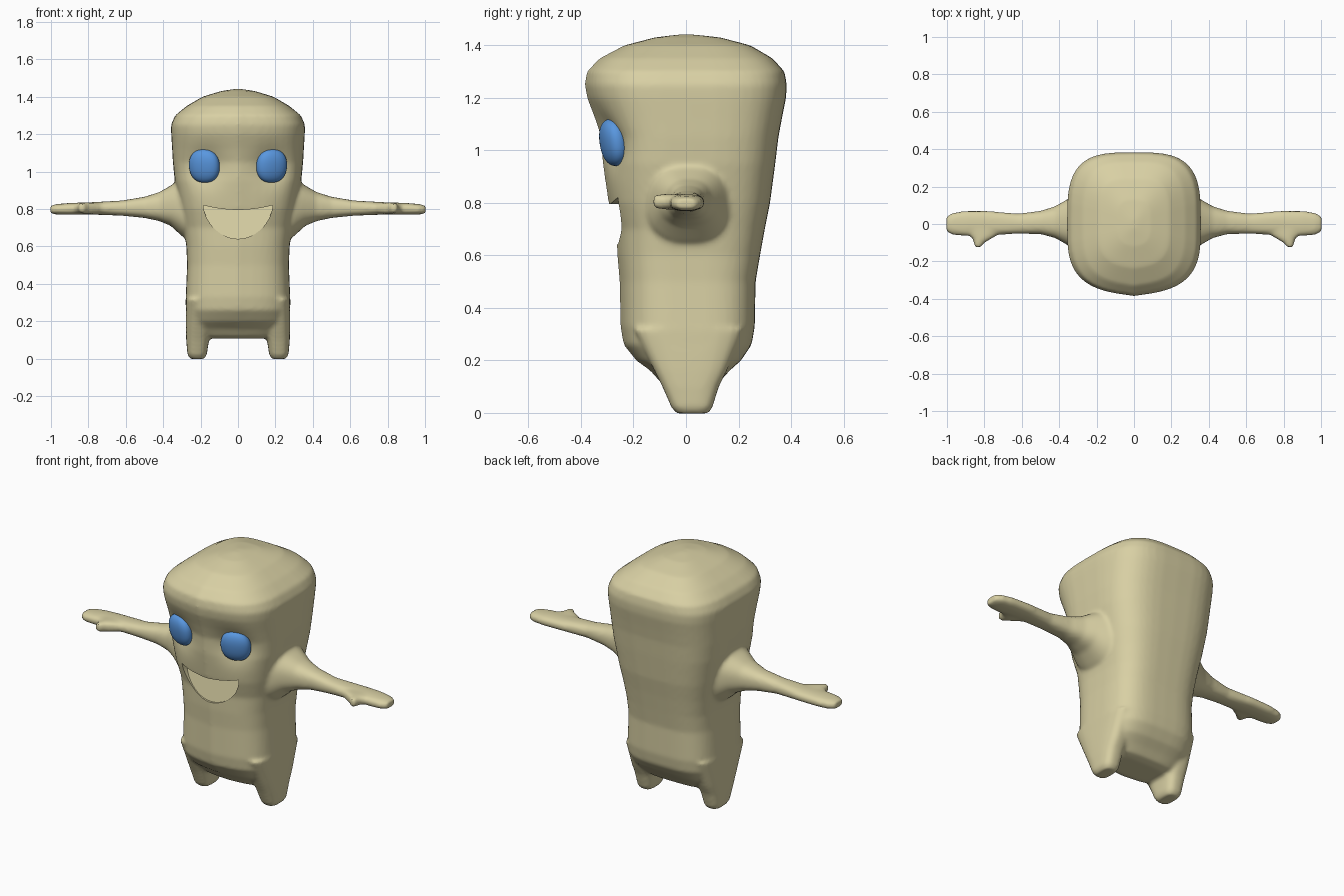
import bpy, bmesh, math
from mathutils import Matrix, Vector

if "Cube" in bpy.data.objects:
    bpy.data.objects.remove(bpy.data.objects["Cube"])


def material(name, rgb):
    m = bpy.data.materials.new(name)
    m.diffuse_color = (*rgb, 1)
    m.use_nodes = True
    m.node_tree.nodes["Principled BSDF"].inputs["Base Color"].default_value = m.diffuse_color
    return m


beige = material("beige skin", (0.69, 0.63, 0.37))
blue = material("blue eye", (0.10, 0.31, 0.74))


def spow(v, e):
    return math.copysign(abs(v) ** e, v)


def loft(bm, rings, place, n=3.2, tent=0.0, segs=48):
    """Skin rounded-square rings (pos, a0, a1, b0, b1); place maps (pos, a, b) to xyz."""
    loops = []
    for pos, a0, a1, b0, b1 in rings:
        loop = []
        for i in range(segs):
            t = 2 * math.pi * i / segs
            u, v = spow(math.cos(t), 2 / n), spow(math.sin(t), 2 / n)
            if v < 0:
                v *= 1 - tent * abs(u)      # pointed front
            a = (a0 + a1) / 2 + u * (a1 - a0) / 2
            b = (b0 + b1) / 2 + v * (b1 - b0) / 2
            loop.append(bm.verts.new(place(pos, a, b)))
        loops.append(loop)
    faces = [bm.faces.new(loops[0]), bm.faces.new(loops[-1][::-1])]
    for p, q in zip(loops, loops[1:]):
        for i in range(segs):
            j = (i + 1) % segs
            faces.append(bm.faces.new((p[i], q[i], q[j], p[j])))
    bmesh.ops.recalc_face_normals(bm, faces=faces)


def make(name, bm, mat):
    me = bpy.data.meshes.new(name)
    bm.to_mesh(me)
    bm.free()
    ob = bpy.data.objects.new(name, me)
    bpy.context.collection.objects.link(ob)
    me.materials.append(mat)
    bpy.ops.object.select_all(action='DESELECT')
    ob.select_set(True)
    bpy.context.view_layer.objects.active = ob
    return ob


# Trunk and head: height, half width, front depth, back depth
trunk = [(0.108, 0.17, -0.07, 0.09), (0.12, 0.21, -0.10, 0.13),
         (0.16, 0.25, -0.135, 0.165), (0.20, 0.265, -0.19, 0.21),
         (0.26, 0.276, -0.238, 0.25), (0.33, 0.279, -0.25, 0.262),
         (0.50, 0.272, -0.253, 0.265), (0.60, 0.276, -0.262, 0.282),
         (0.70, 0.29, -0.266, 0.30), (0.80, 0.31, -0.295, 0.32),
         (0.95, 0.338, -0.318, 0.34), (1.05, 0.348, -0.325, 0.352),
         (1.12, 0.352, -0.347, 0.365), (1.20, 0.357, -0.377, 0.381),
         (1.25, 0.358, -0.386, 0.384), (1.30, 0.336, -0.378, 0.375),
         (1.35, 0.275, -0.33, 0.33), (1.40, 0.19, -0.235, 0.245),
         (1.43, 0.09, -0.12, 0.13), (1.441, 0.02, -0.03, 0.03)]
leg = [(-0.002, 0.18, 0.255, -0.035, 0.085), (0.02, 0.167, 0.27, -0.055, 0.10),
       (0.10, 0.155, 0.277, -0.09, 0.125), (0.16, 0.15, 0.279, -0.12, 0.155),
       (0.32, 0.14, 0.28, -0.20, 0.22)]
arm = [(0.22, -0.17, 0.19, 0.60, 1.0), (0.30, -0.145, 0.165, 0.655, 0.965),
       (0.36, -0.11, 0.13, 0.71, 0.925), (0.42, -0.075, 0.095, 0.735, 0.89),
       (0.50, -0.054, 0.07, 0.752, 0.865), (0.62, -0.052, 0.055, 0.764, 0.845),
       (0.78, -0.06, 0.07, 0.77, 0.836), (0.90, -0.065, 0.07, 0.769, 0.832),
       (0.97, -0.058, 0.06, 0.77, 0.826), (1.003, -0.04, 0.04, 0.776, 0.818)]
thumb = [(-0.03, 0.70, 0.90, 0.774, 0.834), (-0.06, 0.73, 0.885, 0.774, 0.834),
         (-0.08, 0.765, 0.86, 0.775, 0.834), (-0.10, 0.80, 0.858, 0.777, 0.833),
         (-0.124, 0.818, 0.85, 0.782, 0.828)]

bm = bmesh.new()
loft(bm, [(z, -w, w, f, b) for z, w, f, b in trunk],
     lambda p, a, b: (a, b, p), n=3.4, tent=0.12)
for s in (1, -1):
    loft(bm, leg, lambda p, a, b: (s * a, b, p), n=3)
    loft(bm, arm, lambda p, a, b: (s * p, a, b), n=2.5)
    loft(bm, thumb, lambda p, a, b: (s * a, p, b), n=2.5)
body = make("body", bm, beige)

# Fuse the limbs into one soft skin
rm = body.modifiers.new("fuse", 'REMESH')
rm.mode = 'VOXEL'
rm.voxel_size = 0.011
sm = body.modifiers.new("soften", 'SMOOTH')
sm.factor, sm.iterations = 0.5, 6
for m in ("fuse", "soften"):
    bpy.ops.object.modifier_apply(modifier=m)

# Eye sockets pressed into the face
for v in body.data.vertices:
    if v.co.y < -0.1:
        d2 = (abs(v.co.x) - 0.18) ** 2 + (v.co.z - 1.02) ** 2
        v.co.y += 0.038 * math.exp(-d2 / (2 * 0.07 ** 2))

# Smiling mouth recess
bm = bmesh.new()
N = 24
xs = [0.185 * math.cos(math.pi * i / N) for i in range(N + 1)]
low = [(x, 0.82 - 0.18 * math.sqrt(max(0, 1 - (x / 0.185) ** 2)) ** 1.15) for x in xs]
top = [(x, 0.795 + 0.025 * (x / 0.185) ** 2) for x in xs[-2:0:-1]]
outline = low + top
front = [bm.verts.new((x, -0.5, z)) for x, z in outline]
back = [bm.verts.new((x, -0.25 + 0.2 * (z - 0.64), z)) for x, z in outline]
bm.faces.new(front)
bm.faces.new(back[::-1])
for i in range(len(front)):
    j = (i + 1) % len(front)
    bm.faces.new((front[i], back[i], back[j], front[j]))
bmesh.ops.recalc_face_normals(bm, faces=bm.faces)
cutter = make("mouth_cutter", bm, beige)
cutter.hide_render = True

bpy.ops.object.select_all(action='DESELECT')
body.select_set(True)
bpy.context.view_layer.objects.active = body
cut = body.modifiers.new("mouth", 'BOOLEAN')
cut.operation, cut.solver, cut.object = 'DIFFERENCE', 'EXACT', cutter
bpy.ops.object.modifier_apply(modifier="mouth")
bpy.data.objects.remove(cutter)
for p in body.data.polygons:
    p.material_index = 0
bpy.ops.object.shade_smooth_by_angle(angle=math.radians(40))

# Eyes: slightly squared ellipsoids turned outward and tipped down
for s, side in ((1, "left"), (-1, "right")):
    bm = bmesh.new()
    bmesh.ops.create_uvsphere(bm, u_segments=32, v_segments=20, radius=1)
    turn = Matrix.Rotation(s * math.radians(18), 3, 'Z') @ Matrix.Rotation(math.radians(9), 3, 'X')
    for v in bm.verts:
        x, y, z = (spow(c, 0.88) for c in v.co)
        v.co = turn @ Vector((x * 0.084, y * 0.045, z * 0.09)) + Vector((s * 0.18, -0.277, 1.03))
    make(side + "_eye", bm, blue)
    bpy.ops.object.shade_smooth_by_angle(angle=math.radians(60))
